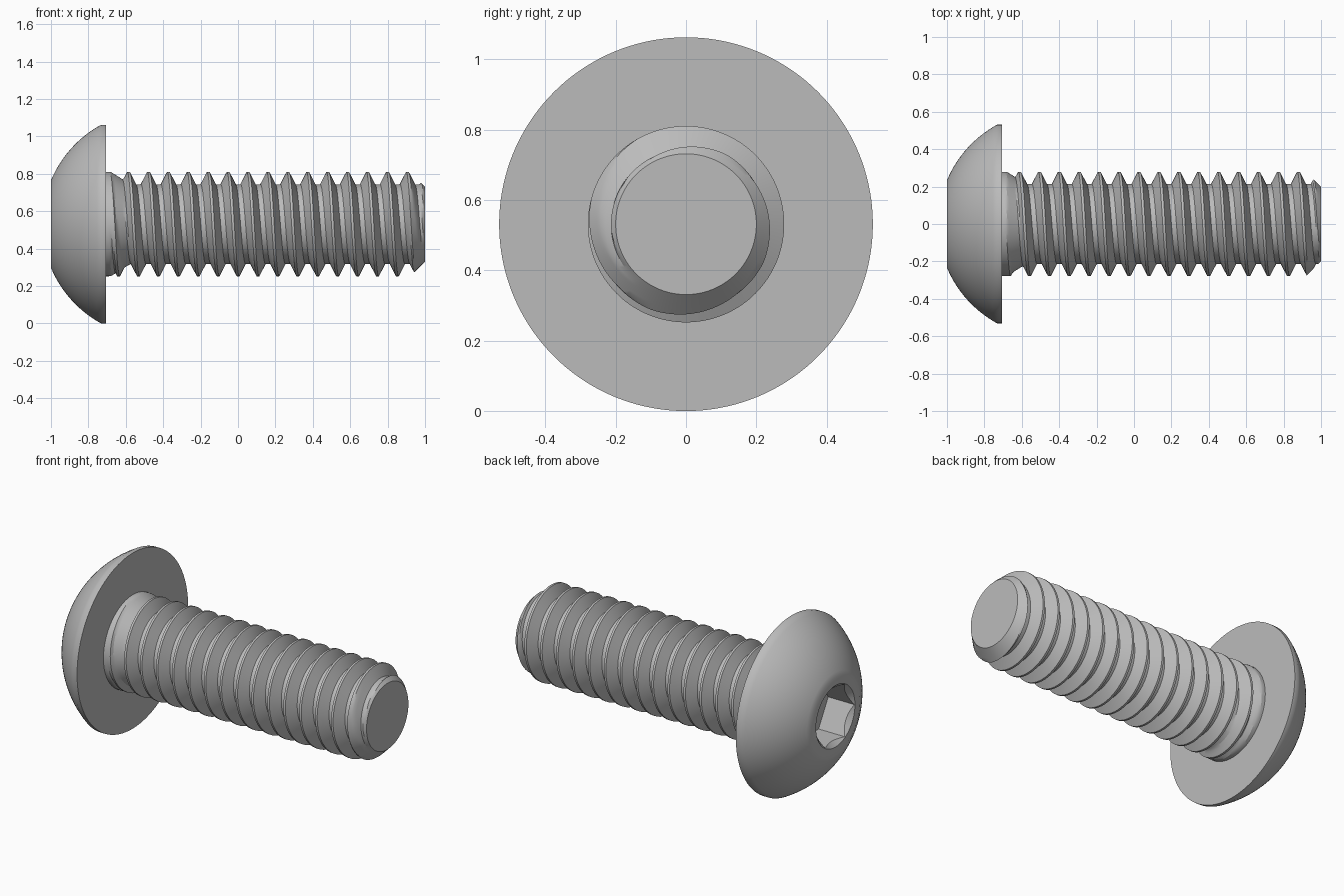
import bpy, bmesh, math

SEG = 144                      # divisions around the axis
AXIS_Z = 0.531                 # height of the screw axis
PITCH, MAJOR, MINOR = 0.1065, 0.279, 0.213
UNDERSIDE, TIP = -0.705, 1.0   # shank ends along x
HEX_APOTHEM, SOCKET_RIM, SOCKET_DEPTH = 0.159, 0.186, 0.177

cube = bpy.data.objects.get("Cube")
if cube:
    bpy.data.objects.remove(cube, do_unlink=True)

steel = bpy.data.materials.new("grey steel")
steel.use_nodes = True
colour = (0.5, 0.5, 0.5, 1.0)
steel.diffuse_color = colour
steel.node_tree.nodes["Principled BSDF"].inputs["Base Color"].default_value = colour


def sweep_part(name, column, sharp):
    """Join profile columns (lists of x, radius) set around the x axis."""
    bm = bmesh.new()
    rows = []
    for i in range(SEG + 1):
        a = math.tau * i / SEG
        rows.append([bm.verts.new((x, r * math.cos(a), AXIS_Z + r * math.sin(a)))
                     for x, r in column(a)])
    for left, right in zip(rows, rows[1:]):
        for j in range(len(left) - 1):
            bm.faces.new((left[j], left[j + 1], right[j + 1], right[j]))
    bmesh.ops.remove_doubles(bm, verts=bm.verts, dist=1e-5)
    # Close the open ends with flat caps
    bmesh.ops.holes_fill(bm, edges=[e for e in bm.edges if e.is_boundary], sides=0)
    bmesh.ops.recalc_face_normals(bm, faces=bm.faces)
    mesh = bpy.data.meshes.new(name)
    bm.to_mesh(mesh)
    bm.free()
    mesh.materials.append(steel)
    obj = bpy.data.objects.new(name, mesh)
    bpy.context.collection.objects.link(obj)
    bpy.ops.object.select_all(action='DESELECT')
    obj.select_set(True)
    bpy.context.view_layer.objects.active = obj
    bpy.ops.object.shade_smooth_by_angle(angle=math.radians(sharp))
    return obj


# Domed head with a countersunk hexagonal socket
def head_column(a):
    side = math.pi / 3
    hexagon = HEX_APOTHEM / math.cos(a % side - side / 2)
    socket = [(-1 + SOCKET_DEPTH, hexagon),
              (-1 + SOCKET_RIM - hexagon, hexagon),
              (-1, SOCKET_RIM)]
    centre, radius = -0.442, 0.605
    start, end = math.asin(0.235 / radius), math.asin(AXIS_Z / radius)
    dome = []
    for k in range(17):
        t = start + (end - start) * k / 16
        dome.append((centre - radius * math.cos(t), radius * math.sin(t)))
    return socket + dome + [(UNDERSIDE, AXIS_Z)]


# Threaded shank: helical V profile, run-out cone at the head, chamfer at the tip
def thread_radius(x, u):
    away = abs((u + 0.5) % 1 - 0.5)          # distance from the crest in pitches
    rise = min(max((0.375 - away) / 0.3125, 0), 1)
    thread = MINOR + (MAJOR - MINOR) * rise
    runout = min(MAJOR, MAJOR - 0.63 * (x + 0.68))
    chamfer = 0.2 + (TIP - x)
    return min(max(thread, runout), chamfer)


def shank_column(a):
    steps = (-0.0625, 0.0625, 0.14, 0.22, 0.3, 0.375, 0.5, 0.625, 0.7, 0.78, 0.86)
    points = []
    for turn in range(-3, 18):
        for u in steps:
            x = -0.612 + PITCH * (a / math.tau + turn + u)
            x = min(max(x, UNDERSIDE), TIP)
            phase = (x + 0.612) / PITCH - a / math.tau
            points.append((x, thread_radius(x, phase)))
    return points


sweep_part("button_head", head_column, 31)
sweep_part("threaded_shank", shank_column, 25)
